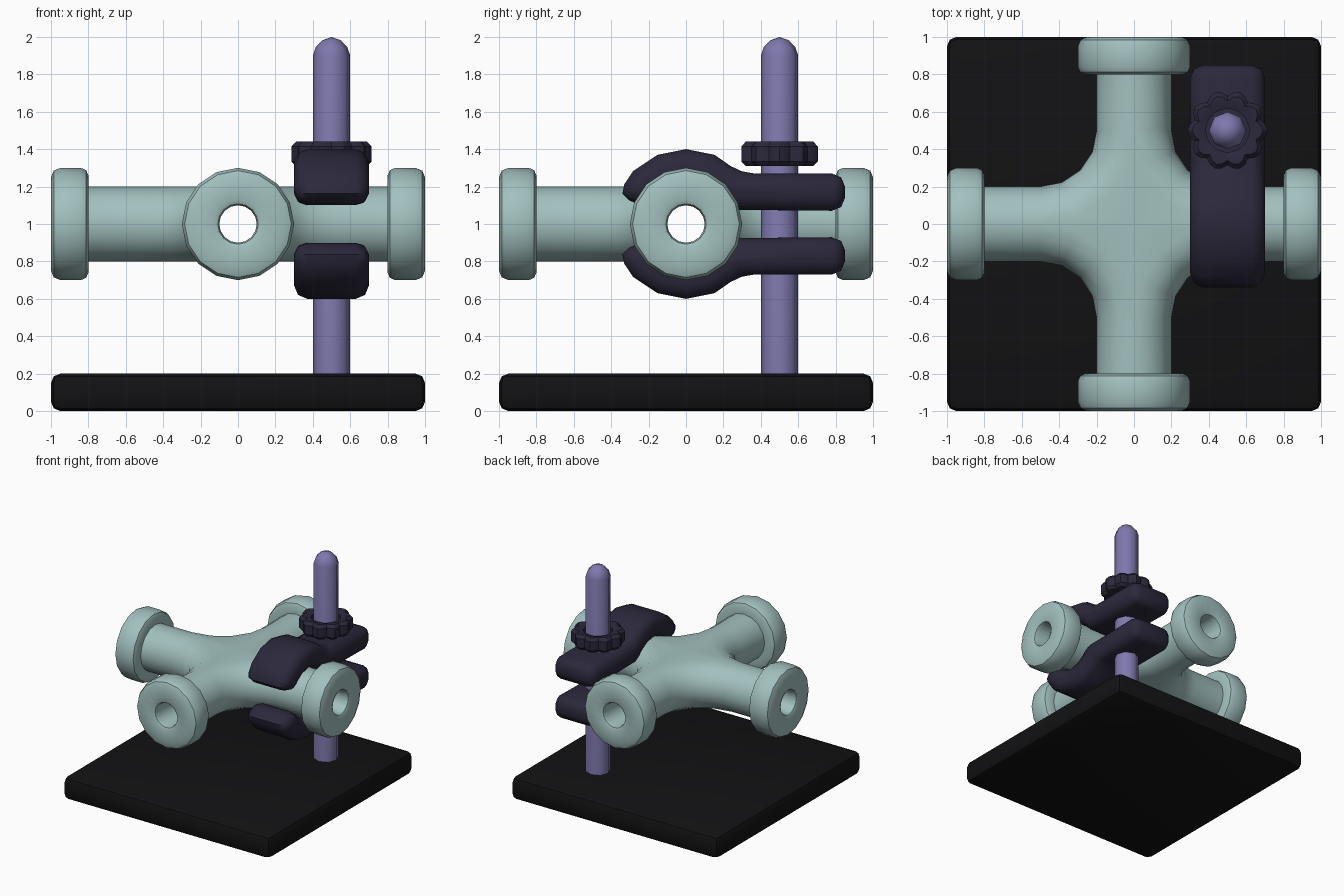
import bpy, bmesh
from math import sin, cos, pi, radians
from mathutils import Matrix

if "Cube" in bpy.data.objects:
    bpy.data.objects.remove(bpy.data.objects["Cube"])


def material(name, rgb):
    m = bpy.data.materials.new(name)
    m.diffuse_color = (*rgb, 1)
    m.use_nodes = True
    m.node_tree.nodes["Principled BSDF"].inputs["Base Color"].default_value = m.diffuse_color
    return m


TEAL = material("pipe_teal", (0.36, 0.53, 0.52))
PURPLE = material("rod_purple", (0.21, 0.19, 0.42))
DARK = material("clamp_dark", (0.024, 0.021, 0.044))
BLACK = material("base_black", (0.006, 0.006, 0.007))


def finish(bm, name, mat, bevel=0, angle=40):
    bmesh.ops.remove_doubles(bm, verts=bm.verts, dist=0.0005)
    bmesh.ops.recalc_face_normals(bm, faces=bm.faces)
    me = bpy.data.meshes.new(name)
    bm.to_mesh(me)
    bm.free()
    ob = bpy.data.objects.new(name, me)
    bpy.context.collection.objects.link(ob)
    me.materials.append(mat)
    bpy.ops.object.select_all(action='DESELECT')
    ob.select_set(True)
    bpy.context.view_layer.objects.active = ob
    if bevel:
        b = ob.modifiers.new("round", 'BEVEL')
        b.width, b.segments, b.limit_method = bevel, 2, 'ANGLE'
        b.angle_limit = radians(30)
        bpy.ops.object.modifier_apply(modifier=b.name)
    bpy.ops.object.shade_smooth_by_angle(angle=radians(angle))
    return ob


def grid(bm, rows, closed=False):
    """Skin rows of points with quads; closed joins the last row to the first."""
    vs = [[bm.verts.new(p) for p in row] for row in rows]
    pairs = list(zip(vs, vs[1:])) + ([(vs[-1], vs[0])] if closed else [])
    for a, b in pairs:
        for i in range(len(a) - 1):
            bm.faces.new((a[i], a[i + 1], b[i + 1], b[i]))


# Base plate
bm = bmesh.new()
bmesh.ops.create_cube(bm, size=1, matrix=Matrix.Translation((0, 0, 0.1)) @ Matrix.Diagonal((2, 2, 0.2, 1)))
finish(bm, "base_plate", BLACK, 0.05)

# Hollow four-way pipe: four flanged arms plus a filleted inner and outer junction
bm = bmesh.new()
N = 16
arm = [(0.5, 0.2), (0.8, 0.2), (0.8, 0.26), (0.812, 0.288), (0.84, 0.3), (0.95, 0.3),
       (0.985, 0.285), (1.0, 0.25), (1.0, 0.13), (0.99, 0.108), (0.96, 0.1), (0.5, 0.1)]
for q in range(4):
    turn = Matrix.Translation((0, 0, 1)) @ Matrix.Rotation(q * pi / 2, 4, 'Z')

    def put(x, y, z):
        return turn @ Matrix.Translation((x, y, z)).translation

    grid(bm, [[put(x, r * cos(2 * pi * k / N), r * sin(2 * pi * k / N)) for x, r in arm]
              for k in range(N)], closed=True)
    for r in (0.2, 0.1):
        rows = []
        for k in range(N // 2 + 1):
            phi = -pi / 2 + 2 * pi * k / N
            R = 0.5 - r * cos(phi)
            rows.append([put(0.5 - R * sin(t * pi / 8), 0.5 - R * cos(t * pi / 8), r * sin(phi))
                         for t in range(5)])
        grid(bm, rows)
        # flat centre patches above and below
        for row, z in ((rows[0], -r), (rows[-1], r)):
            for a, b in zip(row, row[1:]):
                bm.faces.new([bm.verts.new(p) for p in (put(0, 0, z), a, b)])
finish(bm, "cross_pipe", TEAL)

# Upper and lower clamp jaws, mirrored about the pipe axis
outline = [(0.4 * cos(radians(a)), 0.4 * sin(radians(a))) for a in (157.5, 135, 112.5, 90, 67.5)]
outline += [(0.295, 0.27), (0.85, 0.27), (0.85, 0.07)]
outline += [(0.2 * cos(radians(a)), 0.2 * sin(radians(a))) for a in (22.5, 45, 67.5, 90, 112.5, 135, 157.5)]
for name, s in (("upper_clamp", 1), ("lower_clamp", -1)):
    bm = bmesh.new()
    f = bm.faces.new([bm.verts.new((0.3, y, 1 + s * z)) for y, z in outline])
    ext = bmesh.ops.extrude_face_region(bm, geom=[f], use_keep_orig=True)
    bmesh.ops.translate(bm, vec=(0.4, 0, 0),
                        verts=[v for v in ext["geom"] if isinstance(v, bmesh.types.BMVert)])
    finish(bm, name, DARK, 0.07, 50)

# Upright rod with a domed tip
bm = bmesh.new()
rod = [(0, 0.1), (0.1, 0.1), (0.1, 1.9), (0.085, 1.945), (0.05, 1.982), (0, 2.0)]
grid(bm, [[(0.5 + r * cos(k * pi / 4), 0.5 + r * sin(k * pi / 4), z) for r, z in rod]
          for k in range(8)], closed=True)
finish(bm, "upright_rod", PURPLE, angle=50)

# Scalloped thumb nut
bm = bmesh.new()
rows = []
for k in range(40):
    a = 2 * pi * k / 40
    R = (0.215, 0.205, 0.185, 0.205)[k % 4]
    prof = [(0.115, 1.31), (R - 0.025, 1.31), (R, 1.335), (R, 1.415), (R - 0.025, 1.44),
            (0.16, 1.44), (0.115, 1.425), (0.115, 1.31)]
    rows.append([(0.5 + r * cos(a), 0.5 + r * sin(a), z) for r, z in prof])
grid(bm, rows, closed=True)
finish(bm, "thumb_nut", DARK, angle=30)
